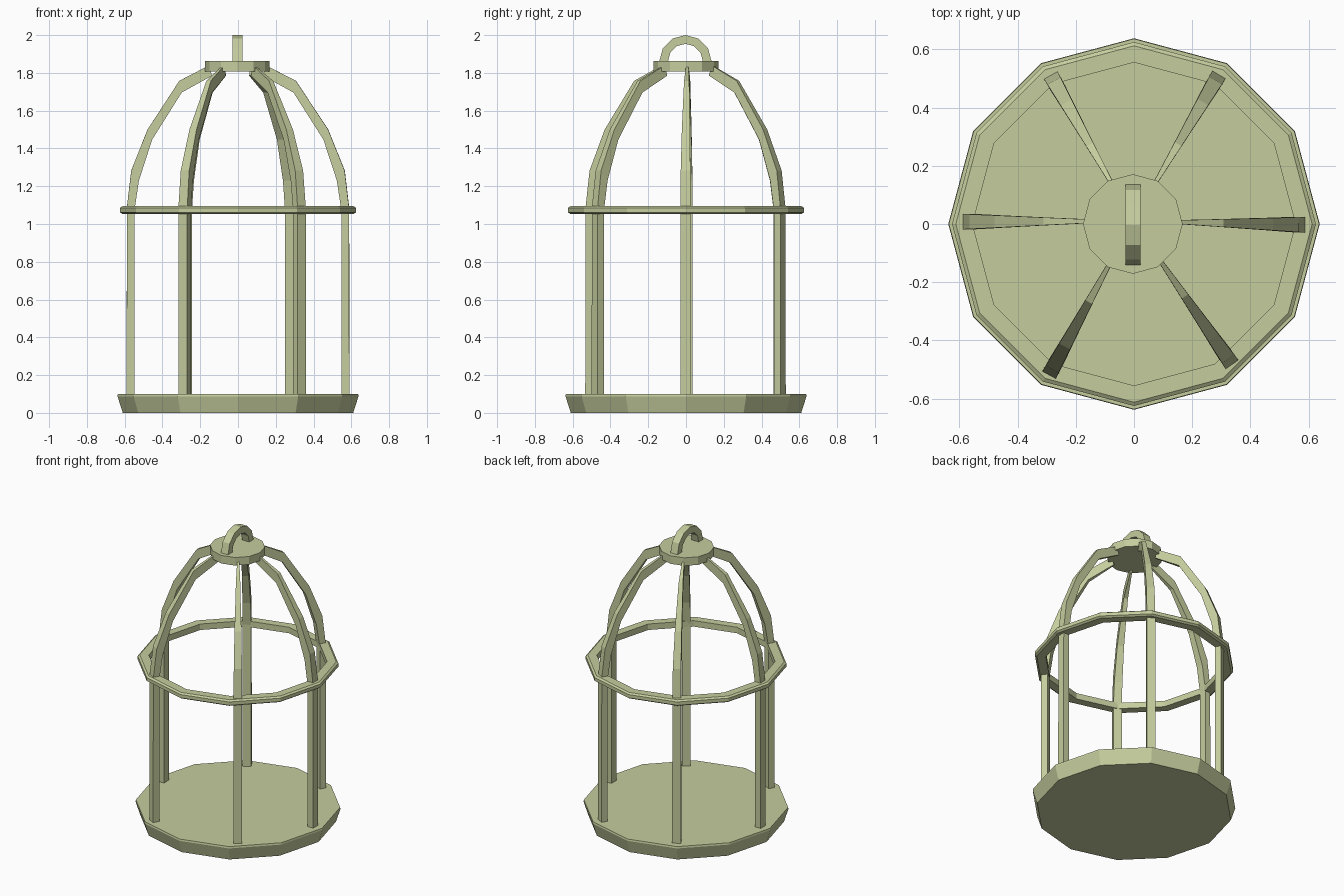
import bpy, bmesh, math
from mathutils import Vector

cube = bpy.data.objects.get("Cube")
if cube:
    bpy.data.objects.remove(cube, do_unlink=True)

OLIVE = (0.56, 0.61, 0.34, 1)
mat = bpy.data.materials.new("pale_olive")
mat.use_nodes = True
mat.diffuse_color = OLIVE
mat.node_tree.nodes["Principled BSDF"].inputs["Base Color"].default_value = OLIVE


def sweep(name, sections, closed=False):
    """Skin a list of matching cross-sections, capping the ends if open."""
    bm = bmesh.new()
    loops = [[bm.verts.new(p) for p in s] for s in sections]
    n = len(loops[0])
    pairs = list(zip(loops, loops[1:])) + ([(loops[-1], loops[0])] if closed else [])
    for a, b in pairs:
        for i in range(n):
            j = (i + 1) % n
            bm.faces.new((a[i], a[j], b[j], b[i]))
    if not closed:
        bm.faces.new(loops[0])
        bm.faces.new(loops[-1])
    bmesh.ops.recalc_face_normals(bm, faces=bm.faces)
    mesh = bpy.data.meshes.new(name)
    bm.to_mesh(mesh)
    bm.free()
    mesh.materials.append(mat)
    obj = bpy.data.objects.new(name, mesh)
    bpy.context.collection.objects.link(obj)
    return obj


def polygon(radius, z, x=0.0, y=0.0, sides=12):
    angles = [2 * math.pi * i / sides for i in range(sides)]
    return [(x + radius * math.cos(a), y + radius * math.sin(a), z) for a in angles]


# Floor tray, flaring upward
sweep("base_tray", [polygon(0.61, 0), polygon(0.638, 0.088), polygon(0.636, 0.1)])

# Band around the bars, with chamfered outer edge
band = [(0.555, 1.053), (0.612, 1.053), (0.625, 1.062),
        (0.625, 1.085), (0.612, 1.094), (0.555, 1.094)]
sweep("middle_band", [polygon(r, z) for r, z in band], closed=True)

# Roof cap
sweep("roof_cap", [polygon(0.171, z, -0.004) for z in (1.807, 1.862)])

# Bars: outer and inner (radius, height) profile, tapering towards the roof
outer = [(0.592, 0.09), (0.59, 1.09), (0.567, 1.283), (0.48, 1.5),
         (0.31, 1.758), (0.15, 1.84)]
inner = [(0.55, 0.09), (0.55, 1.07), (0.526, 1.23), (0.455, 1.447),
         (0.297, 1.696), (0.135, 1.785)]
apex = Vector((-0.004, 0.01, 0))
feet = {"right": (-0.588, 0.008), "left": (0.588, -0.003),
        "back_right": (-0.286, 0.511), "back_left": (0.292, 0.513),
        "front_left": (0.337, -0.483), "front_right": (-0.292, -0.519)}

for place, (fx, fy) in feet.items():
    reach = Vector((fx, fy, 0)) - apex
    out = reach.normalized()
    side = Vector((-out.y, out.x, 0))
    scale = reach.length / 0.59
    sections = []
    for (ro, zo), (ri, zi) in zip(outer, inner):
        w = 0.007 + 0.0195 * (ro - 0.17) / 0.42
        po = apex + out * ro * scale + Vector((0, 0, zo))
        pi = apex + out * ri * scale + Vector((0, 0, zi))
        sections.append([po + side * w, po - side * w, pi - side * w, pi + side * w])
    sweep("bar_" + place, sections)

# Hanging loop: half ring running front to back
loop = []
for i in range(7):
    a = math.pi * i / 6
    loop.append([(x, r * math.cos(a) - 0.003, 1.862 + r * math.sin(a))
                 for x, r in ((-0.03, 0.138), (0.023, 0.138), (0.023, 0.092), (-0.03, 0.092))])
sweep("hanging_loop", loop)
